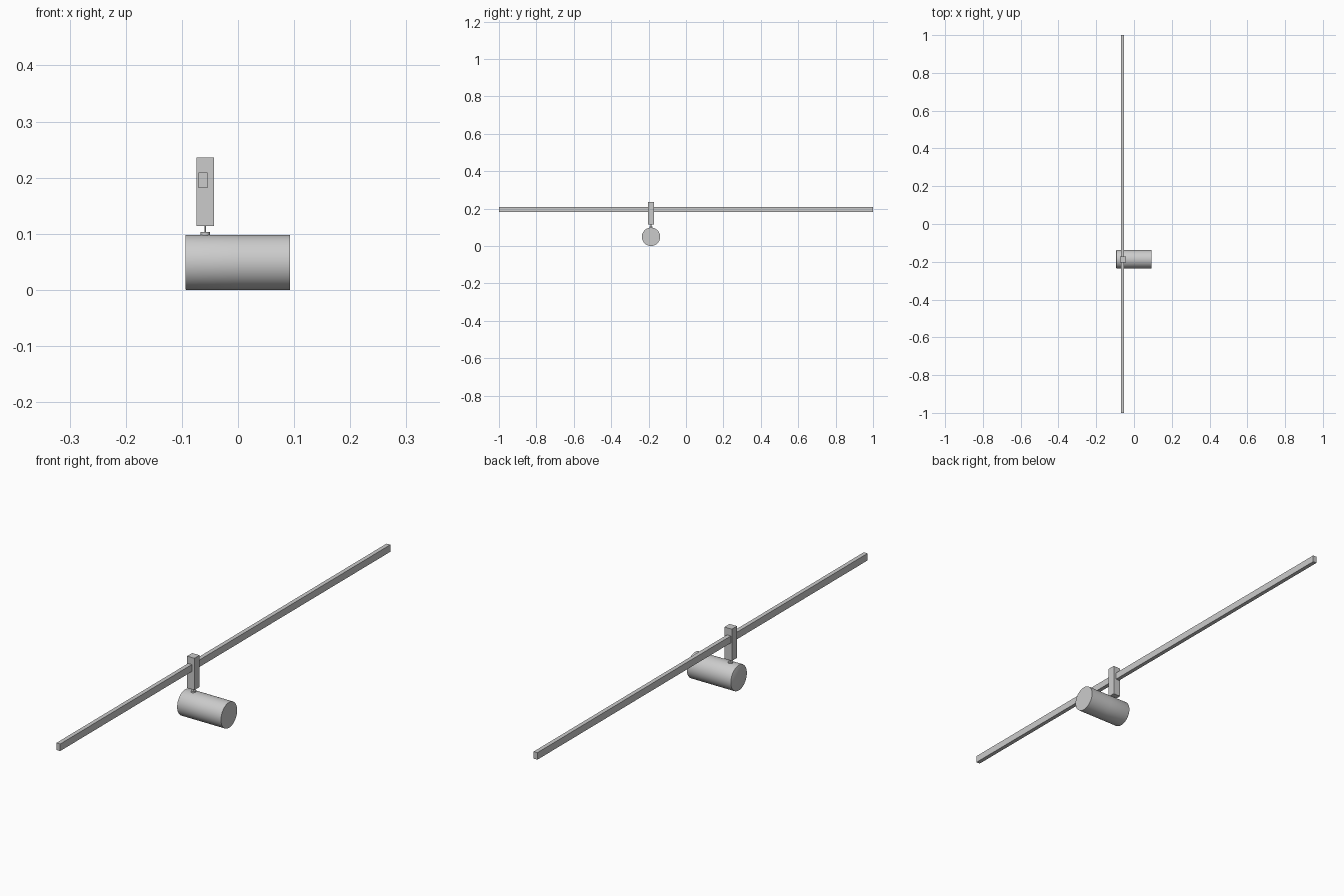
import bpy, bmesh, math
from mathutils import Matrix, Vector

if "Cube" in bpy.data.objects:
    bpy.data.objects.remove(bpy.data.objects["Cube"])

LAMP_Y = -0.187
STEM_X = -0.0585


def add_object(name, bm, smooth=False):
    bmesh.ops.recalc_face_normals(bm, faces=bm.faces)
    mesh = bpy.data.meshes.new(name)
    bm.to_mesh(mesh)
    bm.free()
    obj = bpy.data.objects.new(name, mesh)
    bpy.context.collection.objects.link(obj)
    if smooth:
        bpy.context.view_layer.objects.active = obj
        obj.select_set(True)
        bpy.ops.object.shade_smooth_by_angle(angle=math.radians(30))
        obj.select_set(False)
    return obj


def box(name, lo, hi):
    lo, hi = Vector(lo), Vector(hi)
    bm = bmesh.new()
    bmesh.ops.create_cube(bm, size=1, matrix=Matrix.Translation((lo + hi) / 2)
                          @ Matrix.Diagonal((*(hi - lo), 1)))
    return add_object(name, bm)


def lathe(name, profile, origin, axis='Z', sides=64):
    """Closed solid from (radius, height) rings."""
    bm = bmesh.new()
    rings = [[bm.verts.new((r * math.cos(2 * math.pi * i / sides),
                            r * math.sin(2 * math.pi * i / sides), h))
              for i in range(sides)] for r, h in profile]
    for a, b in zip(rings, rings[1:]):
        for i in range(sides):
            j = (i + 1) % sides
            bm.faces.new((a[i], a[j], b[j], b[i]))
    bm.faces.new(rings[0])
    bm.faces.new(rings[-1])
    turn = Matrix.Rotation(math.pi / 2, 4, 'Y') if axis == 'X' else Matrix()
    bm.transform(Matrix.Translation(origin) @ turn)
    return add_object(name, bm, smooth=True)


# Long track rail
box("track_rail", (-0.070, -1, 0.182), (-0.054, 1, 0.209))

# Adapter block clamped around the rail
box("adapter_block", (-0.074, LAMP_Y - 0.0155, 0.114), (-0.043, LAMP_Y + 0.0155, 0.236))

# Thin swivel stem and its collar
lathe("swivel_stem", [(0.0016, 0.095), (0.0016, 0.116)], (STEM_X, LAMP_Y, 0), sides=24)
lathe("swivel_collar", [(0.0085, 0.094), (0.0085, 0.103)], (STEM_X, LAMP_Y, 0), sides=32)

# Lamp body in two halves: rounded rear edge, plain front
lathe("lamp_rear_half", [(0.047, -0.094), (0.0485, -0.0932), (0.049, -0.0915), (0.049, 0)],
      (0, LAMP_Y, 0.049), 'X')
lathe("lamp_front_half", [(0.049, 0), (0.049, 0.093)], (0, LAMP_Y, 0.049), 'X')
